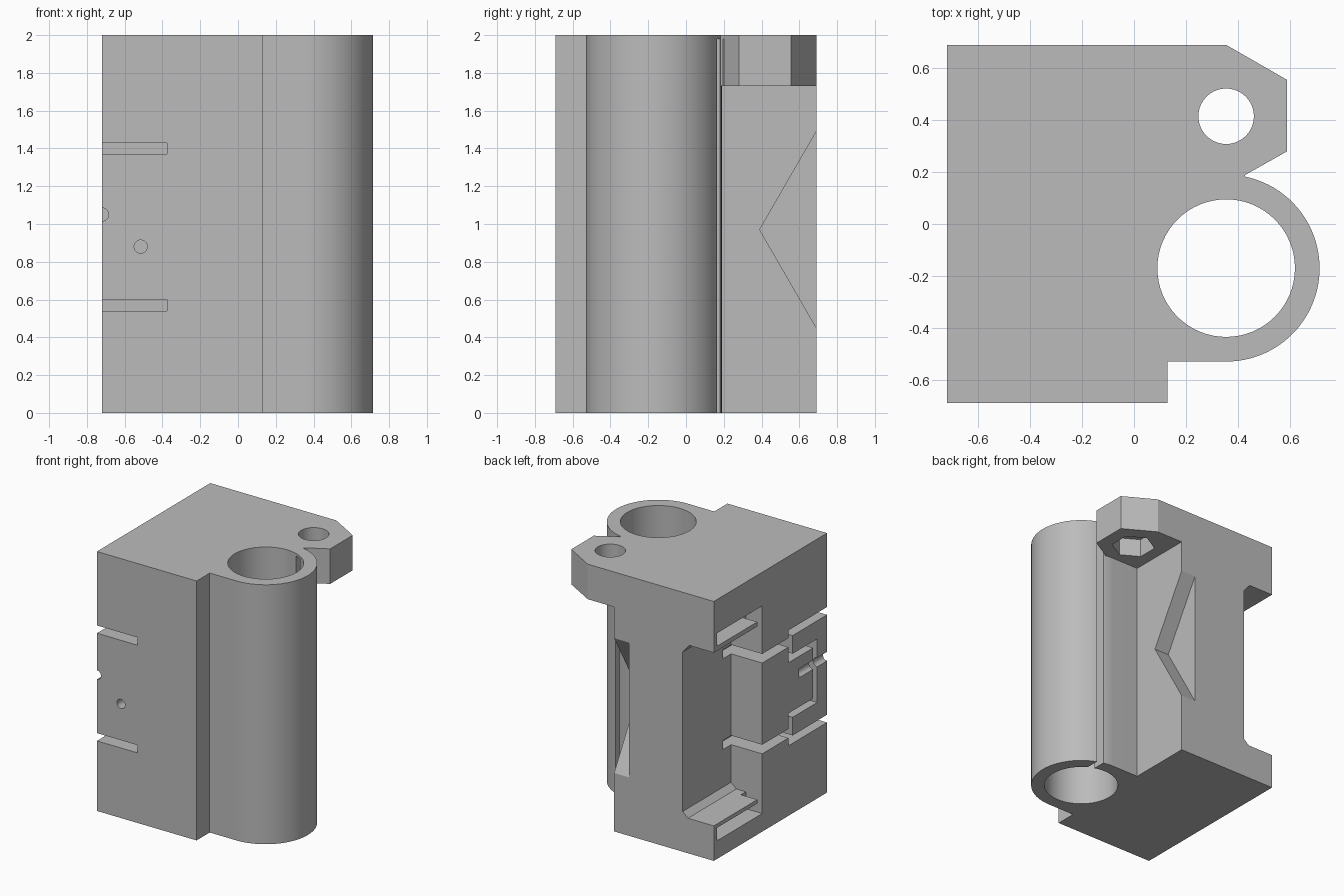
import bpy, math
from mathutils import Vector

if "Cube" in bpy.data.objects:
    bpy.data.objects.remove(bpy.data.objects["Cube"], do_unlink=True)

plastic = bpy.data.materials.new("grey_plastic")
plastic.use_nodes = True
colour = (0.5, 0.5, 0.5, 1)
plastic.diffuse_color = colour
plastic.node_tree.nodes["Principled BSDF"].inputs["Base Color"].default_value = colour


def prism(name, outline, lo, hi, axis="z"):
    """Extrude a closed outline along an axis: z uses (x, y), y uses (x, z), x uses (y, z)."""
    place = {"z": lambda a, b, t: (a, b, t),
             "y": lambda a, b, t: (a, t, b),
             "x": lambda a, b, t: (t, a, b)}[axis]
    n = len(outline)
    verts = [place(a, b, t) for t in (lo, hi) for a, b in outline]
    faces = [list(range(n))[::-1], list(range(n, 2 * n))]
    faces += [[i, (i + 1) % n, (i + 1) % n + n, i + n] for i in range(n)]
    if axis == "y":
        faces = [f[::-1] for f in faces]
    mesh = bpy.data.meshes.new(name)
    mesh.from_pydata(verts, [], faces)
    mesh.materials.append(plastic)
    obj = bpy.data.objects.new(name, mesh)
    bpy.context.collection.objects.link(obj)
    return obj


def arc(cx, cy, r, start=0, end=360, n=64):
    last = n if end - start == 360 else n - 1
    angles = [math.radians(start + (end - start) * i / last) for i in range(n)]
    return [(cx + r * math.cos(a), cy + r * math.sin(a)) for a in angles]


def box(x0, x1, y0, y1, z0, z1):
    return prism("box_cutter", [(x0, y0), (x1, y0), (x1, y1), (x0, y1)], z0, z1)


def combine(target, tool, operation="DIFFERENCE"):
    mod = target.modifiers.new("combine", "BOOLEAN")
    mod.operation, mod.solver, mod.object = operation, "EXACT", tool
    bpy.context.view_layer.objects.active = target
    bpy.ops.object.modifier_apply(modifier=mod.name)
    bpy.data.objects.remove(tool, do_unlink=True)


LEFT, RIGHT, BACK = -0.72, 0.13, 0.69
TUBE = (0.355, -0.17)
ROD = (0.355, 0.415)

# Main block with the bearing tube on its side
outline = [(LEFT, -BACK), (RIGHT, -BACK), (RIGHT, -0.53)]
outline += arc(*TUBE, 0.36, -90, 90, 48)
outline += [(RIGHT, 0.19), (RIGHT, BACK), (LEFT, BACK)]
body = prism("carriage_end_body", outline, 0, 2)

# Top flange holding the threaded rod
flange = prism("rod_flange", [(0, 0.1), (0.36, 0.1), (0.43, 0.19), (0.59, 0.28),
                              (0.59, 0.555), (0.355, BACK), (0, BACK)], 1.73, 2)
combine(body, flange, "UNION")

# Bearing bore, its clamping slit, rod hole and nut trap
combine(body, prism("bore", arc(*TUBE, 0.265), -0.1, 2.1))
combine(body, box(0.44, 0.487, -0.05, 0.2, -0.1, 1.98))
combine(body, prism("rod_hole", arc(*ROD, 0.107, n=40), 1.6, 2.1))
combine(body, prism("nut_trap", arc(*ROD, 0.155, 30, 390, 6), 1.6, 1.87))

# Triangular notch in the back corner
combine(body, prism("notch", [(0.39, 0.97), (0.8, 0.26), (0.8, 1.68)], 0.005, 0.2, "x"))

# Chamfered pocket open to the back and left
combine(body, prism("pocket", [(-0.8, 0.27), (-0.5, 0.27), (-0.455, 0.31),
                               (-0.455, 1.54), (-0.51, 1.605), (-0.8, 1.605)],
                    0.1, 0.8, "y"))

# Slots above and below the pocket, joined to it at the inner end
for z0, z1, j0, j1 in ((1.64, 1.74, 1.55, 1.74), (0.14, 0.24, 0.14, 0.33)):
    combine(body, box(-0.8, -0.58, 0.1, 0.65, z0, z1))
    combine(body, box(-0.8, -0.58, 0.1, 0.16, j0, j1))

# Belt path gaps around the clamp block, mirrored about its middle height
MID = 0.985
gaps = [(-0.8, -0.22, 0.385, 0.445),
        (-0.27, 0.2, 0.315, 0.385),
        (-0.27, -0.22, 0.2, 0.44),
        (-0.57, -0.22, 0.195, 0.245)]
for y0, y1, h0, h1 in gaps:
    combine(body, box(-0.8, -0.375, y0, y1, MID + h0, MID + h1))
    combine(body, box(-0.8, -0.375, y0, y1, MID - h1, MID - h0))
combine(body, box(-0.8, -0.375, -0.57, -0.52, MID - 0.22, MID + 0.22))

# Small screw holes in the front
for x, z in ((LEFT, 1.05), (-0.515, 0.88)):
    combine(body, prism("screw_hole", arc(x, z, 0.035, n=24), -0.8, -0.35, "y"))

bpy.ops.object.select_all(action="DESELECT")
body.select_set(True)
bpy.context.view_layer.objects.active = body
bpy.ops.object.shade_smooth_by_angle(angle=math.radians(25))
